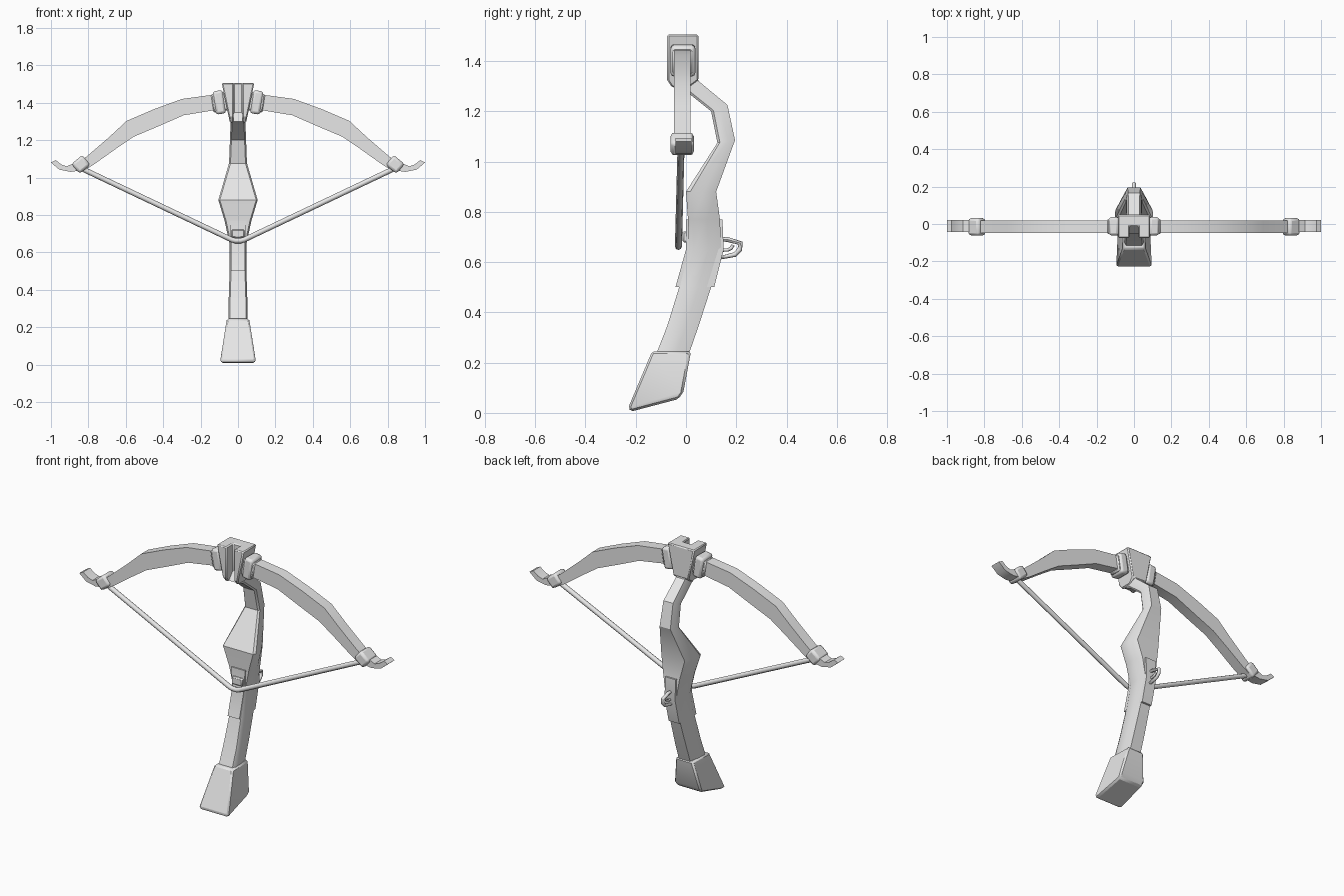
import bpy, bmesh, math
from mathutils import Matrix, Vector

cube = bpy.data.objects.get("Cube")
if cube:
    bpy.data.objects.remove(cube, do_unlink=True)

grey = bpy.data.materials.new("plain grey")
grey.use_nodes = True
grey.diffuse_color = (0.8, 0.8, 0.8, 1)
grey.node_tree.nodes["Principled BSDF"].inputs["Base Color"].default_value = (0.8, 0.8, 0.8, 1)


def smooth(obj, angle=30):
    bpy.ops.object.select_all(action="DESELECT")
    obj.select_set(True)
    bpy.context.view_layer.objects.active = obj
    bpy.ops.object.shade_smooth_by_angle(angle=math.radians(angle))


def finish(name, bm, bevel=0, segments=1, mirror=False):
    bmesh.ops.recalc_face_normals(bm, faces=bm.faces)
    mesh = bpy.data.meshes.new(name)
    bm.to_mesh(mesh)
    bm.free()
    mesh.materials.append(grey)
    obj = bpy.data.objects.new(name, mesh)
    bpy.context.collection.objects.link(obj)
    smooth(obj)
    if bevel:
        mod = obj.modifiers.new("Bevel", "BEVEL")
        mod.width, mod.segments, mod.limit_method = bevel, segments, "ANGLE"
        mod.angle_limit = math.radians(40)
    if mirror:
        obj.modifiers.new("Mirror", "MIRROR")
    return obj


def loft(name, rings, **options):
    """Skin a list of equal-length point rings and cap both ends."""
    bm = bmesh.new()
    loops = [[bm.verts.new(p) for p in ring] for ring in rings]
    n = len(loops[0])
    for a, b in zip(loops, loops[1:]):
        for i in range(n):
            j = (i + 1) % n
            bm.faces.new((a[i], a[j], b[j], b[i]))
    bm.faces.new(loops[0])
    bm.faces.new(loops[-1])
    return finish(name, bm, **options)


def box(name, center, size, tilt=0, **options):
    bm = bmesh.new()
    matrix = (Matrix.Translation(center) @ Matrix.Rotation(math.radians(tilt), 4, "Y")
              @ Matrix.Diagonal((*size, 1)))
    bmesh.ops.create_cube(bm, size=1, matrix=matrix)
    return finish(name, bm, **options)


def tube(name, points, radius, closed=False):
    curve = bpy.data.curves.new(name, "CURVE")
    curve.dimensions = "3D"
    curve.bevel_depth, curve.bevel_resolution = radius, 2
    curve.use_fill_caps = True
    spline = curve.splines.new("POLY")
    spline.points.add(len(points) - 1)
    for point, co in zip(spline.points, points):
        point.co = (*co, 1)
    spline.use_cyclic_u = closed
    curve.materials.append(grey)
    obj = bpy.data.objects.new(name, curve)
    bpy.context.collection.objects.link(obj)
    bpy.ops.object.select_all(action="DESELECT")
    obj.select_set(True)
    bpy.context.view_layer.objects.active = obj
    bpy.ops.object.convert(target="MESH")
    smooth(bpy.context.object, 50)


def stock_ring(yf, zf, yb, zb, w):
    """Section with a bevelled front edge and a softened, narrower back."""
    front, back = Vector((0, yf, zf)), Vector((0, yb, zb))
    half = [(w - 0.008, 0), (w, 0.14), (w * 0.95, 0.6), (w * 0.72, 1)]
    side = [front.lerp(back, t) + Vector((x, 0, 0)) for x, t in half]
    return side + [Vector((-p.x, p.y, p.z)) for p in reversed(side)]


def quad(yf, zf, yb, zb, wf, wb):
    return [(-wf, yf, zf), (wf, yf, zf), (wb, yb, zb), (-wb, yb, zb)]


def limb_ring(xt, zt, xb, zb, y0, y1):
    return [(xt, y0, zt), (xt, y1, zt), (xb, y1, zb), (xb, y0, zb)]


# Curved stock, from the grip to the neck under the head
loft("stock", [stock_ring(*s) for s in [
    (-0.12, 0.23, 0.01, 0.23, 0.052), (-0.075, 0.345, 0.05, 0.345, 0.05),
    (-0.027, 0.5, 0.1, 0.5, 0.045), (0.012, 0.65, 0.14, 0.65, 0.046),
    (0.008, 0.77, 0.135, 0.77, 0.072), (0, 0.88, 0.12, 0.88, 0.105),
    (0.125, 1.075, 0.195, 1.085, 0.048), (0.1, 1.2, 0.165, 1.225, 0.043),
    (0, 1.28, 0.05, 1.32, 0.04), (-0.05, 1.3, 0.03, 1.4, 0.04)]])

# Flared butt cap
loft("butt", [quad(-0.135, 0.245, 0.02, 0.245, 0.06, 0.055),
              quad(-0.23, 0.02, -0.01, 0.085, 0.095, 0.085),
              quad(-0.22, 0.005, -0.03, 0.055, 0.088, 0.08)], bevel=0.01)

# Plates inlaid in front and back of the grip, and the string catch
loft("front_plate", [quad(y, z, y + 0.03, z, w, w) for y, z, w in
                     [(-0.042, 0.5, 0.038), (0, 0.65, 0.038), (0.001, 0.77, 0.045)]])
loft("back_plate", [quad(y - 0.03, z, y, z, 0.036, 0.034) for y, z in
                    [(0.112, 0.5), (0.15, 0.65), (0.145, 0.77)]])
box("string_catch", (0, 0.004, 0.7), (0.07, 0.035, 0.045), bevel=0.006)


# Head with a vertical slot in its front
def head_ring(z, w, yf, yb, slot=0.024, floor=-0.012):
    return [(-w, yf, z), (-slot, yf, z), (-slot, floor, z), (slot, floor, z),
            (slot, yf, z), (w, yf, z), (w, yb, z), (-w, yb, z)]


loft("head", [head_ring(1.295, 0.043, -0.055, 0.01), head_ring(1.325, 0.05, -0.075, 0.05),
              head_ring(1.505, 0.087, -0.075, 0.05)], bevel=0.006)

# Collars that hold the limbs to the head
box("limb_collar", (0.1, -0.012, 1.402), (0.055, 0.098, 0.125), 9,
    bevel=0.014, segments=2, mirror=True)
box("limb_socket", (0.095, -0.014, 1.402), (0.09, 0.08, 0.098), 9, bevel=0.008, mirror=True)

# Bow limbs, tip clamps and upturned tips
loft("bow_limb", [limb_ring(*s, -0.048, 0.018) for s in [
    (0.06, 1.445, 0.06, 1.365), (0.13, 1.443, 0.125, 1.36), (0.3, 1.42, 0.29, 1.333),
    (0.45, 1.365, 0.43, 1.272), (0.595, 1.303, 0.56, 1.217), (0.69, 1.215, 0.655, 1.152),
    (0.8, 1.12, 0.77, 1.07), (0.85, 1.08, 0.82, 1.04)]], mirror=True)
box("tip_clamp", (0.84, -0.015, 1.07), (0.075, 0.092, 0.068), 40,
    bevel=0.014, segments=2, mirror=True)
loft("bow_tip", [limb_ring(*s, -0.042, 0.022) for s in [
    (0.86, 1.085, 0.83, 1.04), (0.915, 1.06, 0.895, 1.03),
    (0.945, 1.07, 0.955, 1.042), (0.975, 1.093, 1, 1.08)]], mirror=True)

# Drawn string
right_half = [(0.84, -0.02, 1.05), (0.035, -0.03, 0.668), (0.015, -0.03, 0.662)]
tube("string", right_half + [(-x, y, z) for x, y, z in reversed(right_half)], 0.014)

# Trigger guard loop and trigger
tube("trigger_guard", [(0, y, z) for y, z in [
    (0.13, 0.69), (0.165, 0.69), (0.217, 0.675), (0.214, 0.65),
    (0.195, 0.63), (0.13, 0.616)]], 0.01, closed=True)
tube("trigger", [(0, y, z) for y, z in [
    (0.13, 0.648), (0.165, 0.648), (0.18, 0.655), (0.187, 0.668)]], 0.007)
